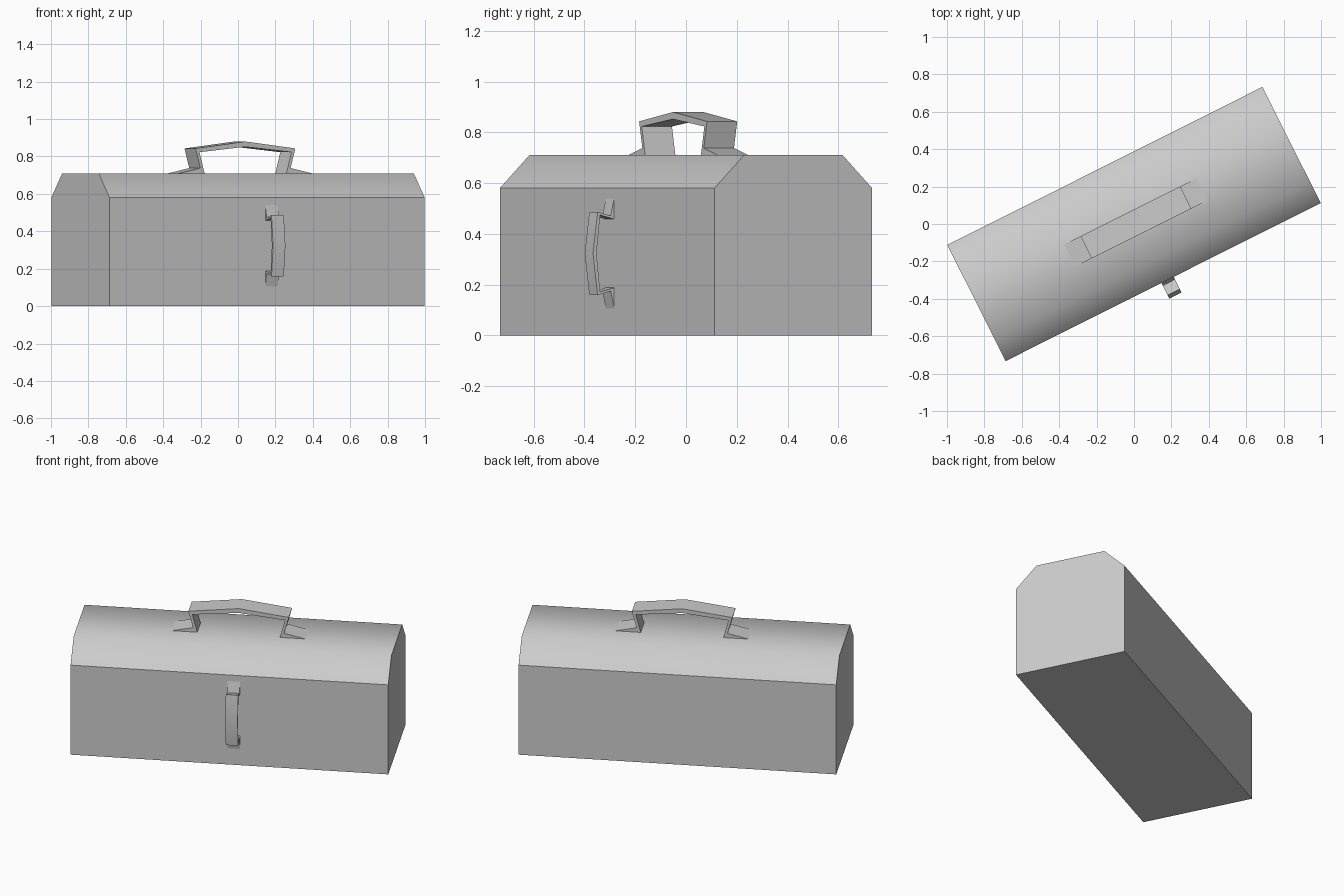
import bpy
import bmesh
import math
from mathutils import Matrix

if "Cube" in bpy.data.objects:
    bpy.data.objects.remove(bpy.data.objects["Cube"], do_unlink=True)

ANGLE = math.atan2(0.845, 1.685)   # the whole box stands turned about z
LENGTH, WIDTH = 1.885, 0.695
WALL, TOP, CHAMFER = 0.58, 0.71, 0.13
TURN = Matrix.Rotation(ANGLE, 4, "Z")

grey = bpy.data.materials.new("Plain grey")
grey.use_nodes = True
colour = (0.6, 0.6, 0.6, 1)
grey.diffuse_color = colour
grey.node_tree.nodes["Principled BSDF"].inputs["Base Color"].default_value = colour


def extrude_profile(name, points, depth, matrix):
    """Extrude an XZ outline along Y, centred, then place it."""
    bm = bmesh.new()
    face = bm.faces.new([bm.verts.new((x, -depth / 2, z)) for x, z in points])
    new = bmesh.ops.extrude_face_region(bm, geom=[face])["geom"]
    bmesh.ops.translate(bm, vec=(0, depth, 0),
                        verts=[v for v in new if isinstance(v, bmesh.types.BMVert)])
    bmesh.ops.recalc_face_normals(bm, faces=bm.faces)
    mesh = bpy.data.meshes.new(name)
    bm.to_mesh(mesh)
    bm.free()
    mesh.materials.append(grey)
    obj = bpy.data.objects.new(name, mesh)
    bpy.context.collection.objects.link(obj)
    mesh.transform(matrix)
    return obj


def mirrored(half):
    """Close a right-hand outline with its mirror image."""
    return half + [(-x, z) for x, z in reversed(half) if x > 0]


# Box body with a chamfered lid, extruded along its length
h = WIDTH / 2
body = extrude_profile(
    "box_body", mirrored([(h, 0), (h, WALL), (h - CHAMFER, TOP)]),
    LENGTH, TURN @ Matrix.Rotation(math.pi / 2, 4, "Z"))

# Lid strips blend into each other; walls and ends stay crisp
bm = bmesh.new()
bm.from_mesh(body.data)
for face in bm.faces:
    face.smooth = face.normal.z > 0.3
for edge in bm.edges:
    edge.smooth = all(f.smooth for f in edge.link_faces)
bm.to_mesh(body.data)
bm.free()

# Strap handle: tapered feet, leaning posts and a slightly bowed grip
outer = [(0.395, 0), (0.27, 0.028), (0.298, 0.133), (0, 0.17)]
inner = [(0.275, 0.113), (0.245, 0)]
left = [(-x, z) for x, z in outer[:3]]
strap = (outer + left[::-1] + [(-x, z) for x, z in inner[::-1]]
         + [(0, 0.142)] + inner)

top_handle = extrude_profile("top_handle", strap, 0.133,
                             TURN @ Matrix.Translation((0.013, 0.003, TOP)))

# The front handle is the same strap, smaller and stood upright on the wall
upright = Matrix.Rotation(math.pi / 2, 4, "X") @ Matrix.Rotation(math.pi / 2, 4, "Z")
front_handle = extrude_profile(
    "front_handle", strap, 0.133,
    TURN @ Matrix.Translation((0.026, -h, 0.323)) @ upright @ Matrix.Scale(0.55, 4))

for handle in (top_handle, front_handle):
    bpy.ops.object.select_all(action="DESELECT")
    handle.select_set(True)
    bpy.context.view_layer.objects.active = handle
    bpy.ops.object.shade_smooth_by_angle(angle=math.radians(30))
